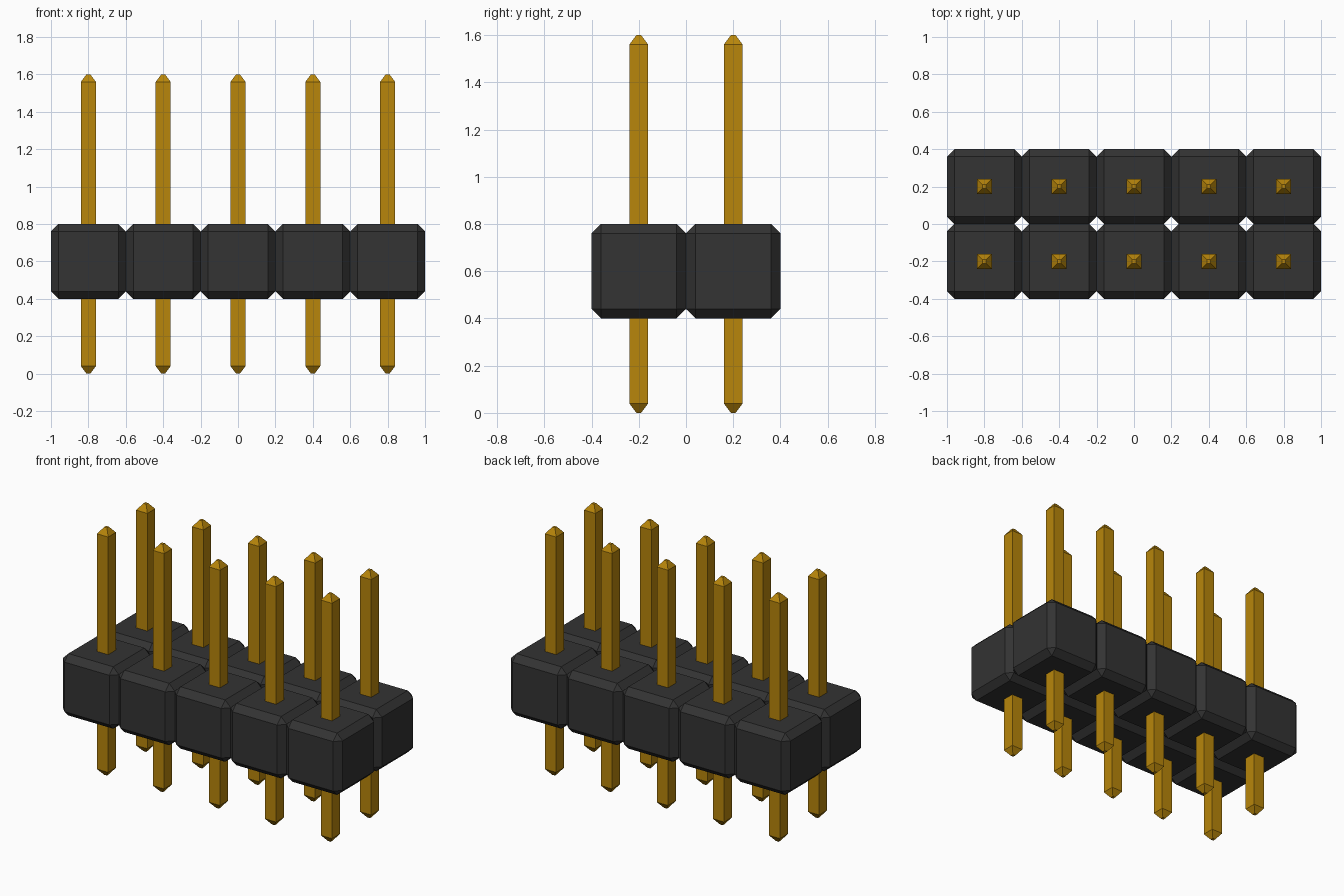
import bpy
import bmesh

cube = bpy.data.objects.get("Cube")
if cube:
    bpy.data.objects.remove(cube, do_unlink=True)

PITCH = 0.4
COLUMNS, ROWS = 5, 2


def make_material(name, rgb):
    mat = bpy.data.materials.new(name)
    mat.use_nodes = True
    mat.diffuse_color = (*rgb, 1.0)
    bsdf = next(n for n in mat.node_tree.nodes if n.type == 'BSDF_PRINCIPLED')
    bsdf.inputs["Base Color"].default_value = (*rgb, 1.0)
    return mat


def finish_mesh(bm, name, mat):
    bmesh.ops.recalc_face_normals(bm, faces=bm.faces)
    mesh = bpy.data.meshes.new(name)
    bm.to_mesh(mesh)
    bm.free()
    mesh.materials.append(mat)
    return mesh


def housing_mesh(mat):
    # Cube with every edge chamfered
    bm = bmesh.new()
    bmesh.ops.create_cube(bm, size=PITCH)
    bmesh.ops.bevel(bm, geom=bm.edges[:], offset=0.04, segments=1,
                    profile=0.5, affect='EDGES')
    return finish_mesh(bm, "housing_block", mat)


def pin_mesh(mat):
    # Square rod lofted through (half width, height) with blunt pointed ends
    profile = [(0.01, 0.0), (0.04, 0.04), (0.04, 1.56), (0.01, 1.6)]
    bm = bmesh.new()
    rings = [[bm.verts.new((sx * r, sy * r, z))
              for sx, sy in ((-1, -1), (1, -1), (1, 1), (-1, 1))]
             for r, z in profile]
    for low, high in zip(rings, rings[1:]):
        for i in range(4):
            j = (i + 1) % 4
            bm.faces.new((low[i], low[j], high[j], high[i]))
    bm.faces.new(rings[0][::-1])
    bm.faces.new(rings[-1])
    return finish_mesh(bm, "pin", mat)


housing = housing_mesh(make_material("black plastic", (0.033, 0.033, 0.033)))
pin = pin_mesh(make_material("gold metal", (0.479, 0.238, 0.0033)))

# One block and one pin per grid position
for row in range(ROWS):
    for col in range(COLUMNS):
        x = (col - (COLUMNS - 1) / 2) * PITCH
        y = (row - (ROWS - 1) / 2) * PITCH
        for name, mesh, z in (("housing_block", housing, 0.6), ("pin", pin, 0.0)):
            obj = bpy.data.objects.new(f"{name}_{row + 1}_{col + 1}", mesh)
            obj.location = (x, y, z)
            bpy.context.collection.objects.link(obj)
